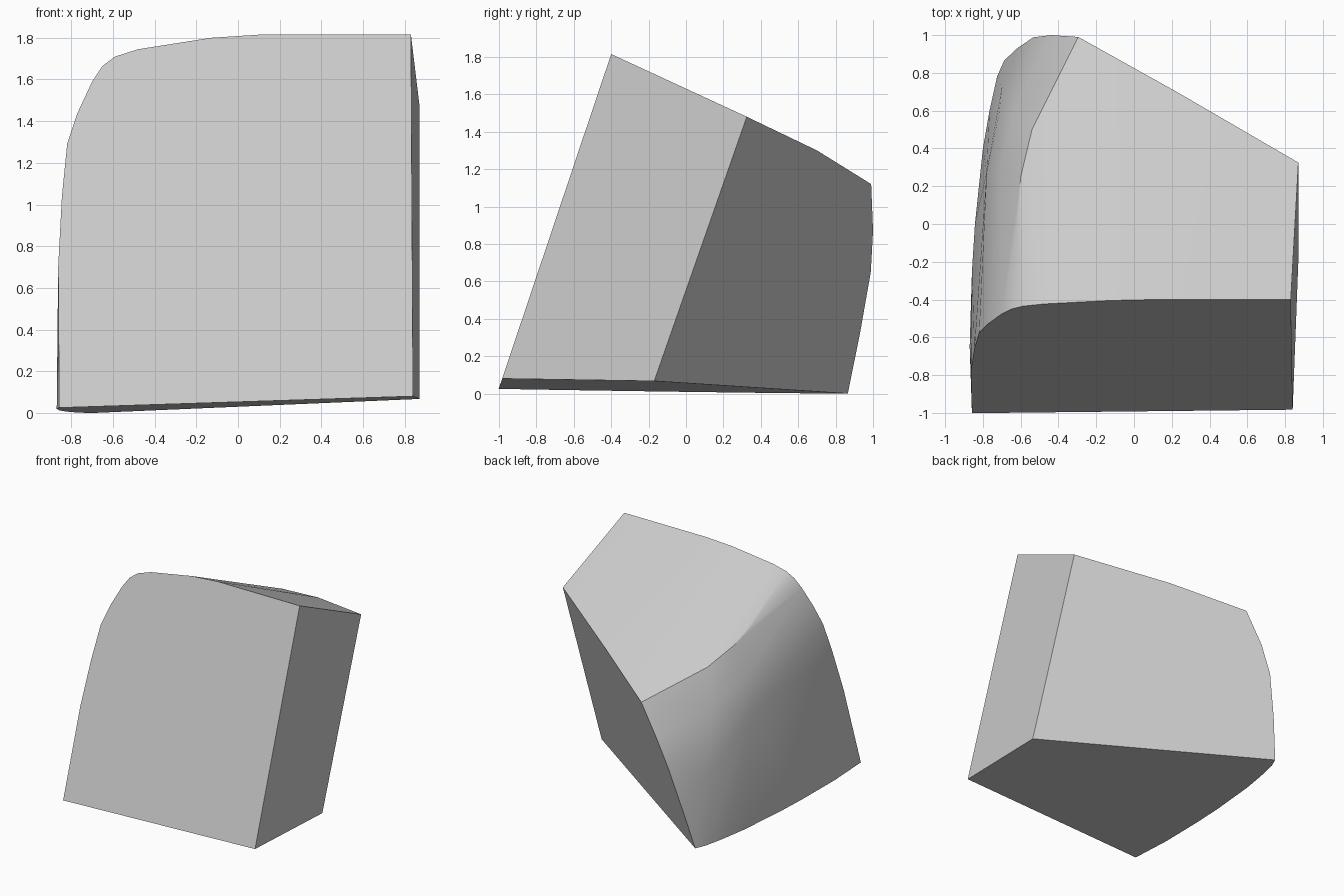
import bpy, bmesh, math

if "Cube" in bpy.data.objects:
    bpy.data.objects.remove(bpy.data.objects["Cube"])

# Flat cut planes of the stone fragment
def front(x, z):
    return (x, -0.4 + 0.336 * (z - 1.815), z)

def back(y, z):
    b = ((y + 0.17) - 0.35 * (z - 0.065)) / 0.791
    return (0.87 - 1.165 * b, y, z)

def base(x, y):
    return (x, y, 0.025 + 0.0325 * (x + 0.86) - 0.0165 * (y + 1))

# Rounded outline of the front cut
front_edge = [(0.84, 0.08), (0.83, 1.815), (0.1, 1.815), (-0.13, 1.80),
              (-0.48, 1.745), (-0.59, 1.71), (-0.65, 1.665), (-0.70, 1.59),
              (-0.77, 1.44), (-0.82, 1.29), (-0.845, 1.04), (-0.863, 0.7),
              (-0.858, 0.025)]
# Outline of the back cut
back_edge = [(-0.17, 0.067), (0.325, 1.48), (0.70, 1.30), (0.99, 1.12),
             (1.0, 0.87), (0.988, 0.65), (0.93, 0.32), (0.865, 0.0)]
# Curved left edge of the base
base_edge = [(-0.87, -0.65), (-0.858, -0.25), (-0.842, 0.0), (-0.80, 0.4),
             (-0.765, 0.6), (-0.725, 0.78)]
# Worn shoulder between the top and the left side
shoulder = [(-0.62, 0.0, 1.48), (-0.60, 0.25, 1.375), (-0.54, 0.5, 1.28),
            (-0.73, 0.0, 1.26), (-0.71, 0.28, 1.13), (-0.64, 0.58, 1.03),
            (-0.81, -0.3, 1.03), (-0.78, 0.275, 0.886), (-0.715, 0.58, 0.74),
            (-0.70, 0.72, 0.55)]

points = ([front(*p) for p in front_edge] + [back(*p) for p in back_edge]
          + [base(*p) for p in base_edge] + shoulder)

# Wrap the outlines into one solid
bm = bmesh.new()
for p in points:
    bm.verts.new(p)
bmesh.ops.convex_hull(bm, input=bm.verts[:])
bmesh.ops.delete(bm, geom=[v for v in bm.verts if not v.link_faces], context='VERTS')
bmesh.ops.dissolve_limit(bm, angle_limit=math.radians(1.5),
                         verts=bm.verts[:], edges=bm.edges[:])
bmesh.ops.recalc_face_normals(bm, faces=bm.faces[:])
low = min(v.co.z for v in bm.verts)
for v in bm.verts:
    v.co.z -= low

mesh = bpy.data.meshes.new("stone_fragment")
bm.to_mesh(mesh)
bm.free()
stone = bpy.data.objects.new("stone_fragment", mesh)
bpy.context.collection.objects.link(stone)

# Plain grey stone
grey = bpy.data.materials.new("stone_grey")
grey.diffuse_color = (0.6, 0.6, 0.6, 1)
grey.use_nodes = True
grey.node_tree.nodes["Principled BSDF"].inputs["Base Color"].default_value = grey.diffuse_color
mesh.materials.append(grey)

# Smooth the worn shoulder, keep the cut edges crisp
bpy.context.view_layer.objects.active = stone
stone.select_set(True)
bpy.ops.object.shade_smooth_by_angle(angle=math.radians(25))
